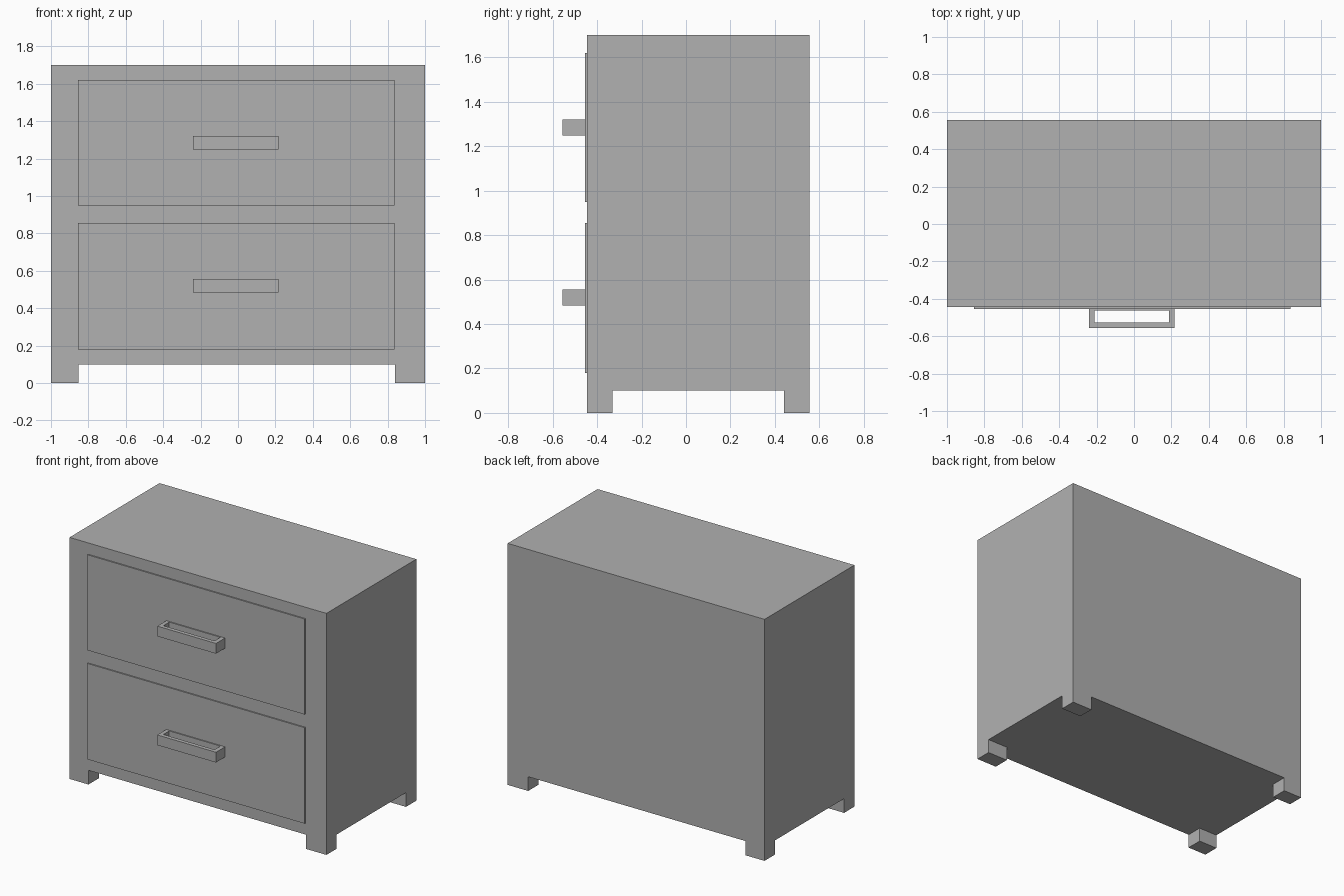
import bpy, bmesh

if "Cube" in bpy.data.objects:
    bpy.data.objects.remove(bpy.data.objects["Cube"])

# Dark grey paint shared by all parts
grey = bpy.data.materials.new("dark_grey")
grey.diffuse_color = (0.44, 0.44, 0.44, 1)
grey.use_nodes = True
grey.node_tree.nodes["Principled BSDF"].inputs["Base Color"].default_value = grey.diffuse_color


def finish(name, bm):
    bmesh.ops.recalc_face_normals(bm, faces=bm.faces[:])
    mesh = bpy.data.meshes.new(name)
    bm.to_mesh(mesh)
    bm.free()
    mesh.materials.append(grey)
    obj = bpy.data.objects.new(name, mesh)
    bpy.context.collection.objects.link(obj)


def box_bmesh(x, y, z):
    bm = bmesh.new()
    bmesh.ops.create_cube(bm, size=1)
    for v in bm.verts:
        v.co = [r[0] if c < 0 else r[1] for c, r in zip(v.co, (x, y, z))]
    return bm


def pull_z(bm, faces, dz, keep=False):
    new = bmesh.ops.extrude_face_region(bm, geom=faces, use_keep_orig=keep)["geom"]
    verts = [g for g in new if isinstance(g, bmesh.types.BMVert)]
    bmesh.ops.translate(bm, vec=(0, 0, dz), verts=verts)


# Cabinet: one box, sliced so that the four bottom corners extrude into feet
bm = box_bmesh((-1, 1), (-0.445, 0.555), (0.1, 1.7))
for co, no in (((-0.853, 0, 0), (1, 0, 0)), ((0.84, 0, 0), (1, 0, 0)),
               ((0, -0.33, 0), (0, 1, 0)), ((0, 0.44, 0), (0, 1, 0))):
    bmesh.ops.bisect_plane(bm, geom=bm.verts[:] + bm.edges[:] + bm.faces[:],
                           plane_co=co, plane_no=no)
corners = []
for f in bm.faces:
    c = f.calc_center_median()
    if f.normal.z < -0.9 and not -0.853 < c.x < 0.84 and not -0.33 < c.y < 0.44:
        corners.append(f)
for f in corners:
    pull_z(bm, [f], -0.1)
    if f.is_valid:
        bmesh.ops.delete(bm, geom=[f], context='FACES')
finish("cabinet_with_feet", bm)


# Rectangular loop handle: flat ring extruded upwards
def handle(name, z0, z1):
    bm = bmesh.new()

    def loop(x0, x1, y0, y1):
        return [bm.verts.new((x, y, z0))
                for x, y in ((x0, y0), (x1, y0), (x1, y1), (x0, y1))]

    outer = loop(-0.24, 0.217, -0.555, -0.453)
    inner = loop(-0.212, 0.187, -0.527, -0.462)
    ring = [bm.faces.new((outer[i], outer[(i + 1) % 4],
                          inner[(i + 1) % 4], inner[i])) for i in range(4)]
    pull_z(bm, ring, z1 - z0, keep=True)
    finish(name, bm)


# Drawers, each a thin raised front with its handle
for label, z0, z1, h0 in (("lower", 0.18, 0.855, 0.483),
                          ("upper", 0.948, 1.62, 1.249)):
    finish(label + "_drawer_front",
           box_bmesh((-0.855, 0.837), (-0.454, -0.44), (z0, z1)))
    handle(label + "_drawer_handle", h0, h0 + 0.072)
